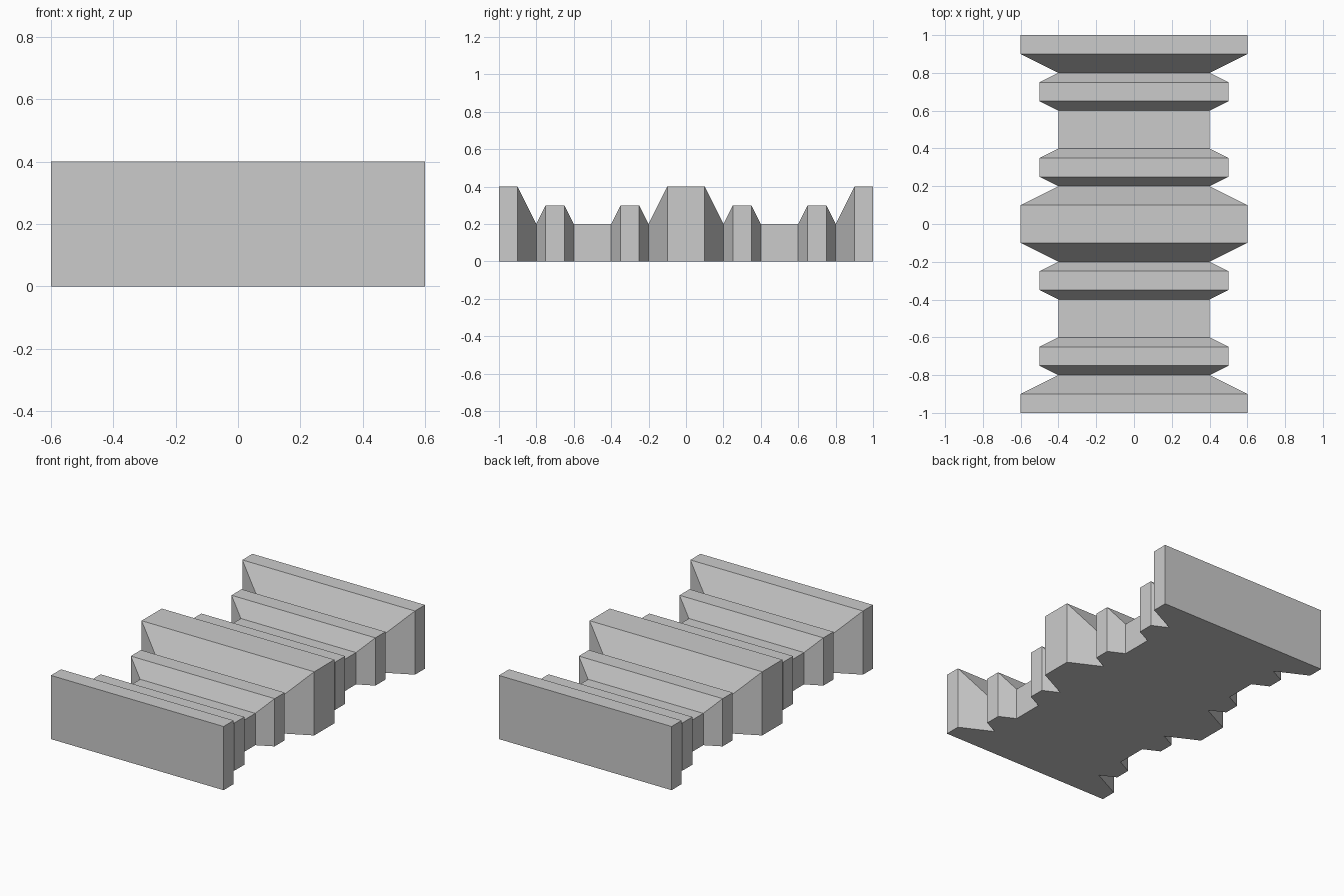
import bpy, bmesh

if "Cube" in bpy.data.objects:
    bpy.data.objects.remove(bpy.data.objects["Cube"])

# Half profile along y: (distance from centre, height); half width = height + 0.2
half = [(0.10, 0.4), (0.20, 0.2), (0.25, 0.3), (0.35, 0.3), (0.40, 0.2),
        (0.60, 0.2), (0.65, 0.3), (0.75, 0.3), (0.80, 0.2), (0.90, 0.4), (1.00, 0.4)]
stations = [(-y, h) for y, h in reversed(half)] + half

bm = bmesh.new()

# Rectangular cross-section at each station
rings = []
for y, h in stations:
    w = h + 0.2
    rings.append([bm.verts.new(p) for p in
                  ((-w, y, 0), (w, y, 0), (w, y, h), (-w, y, h))])

# Sides and ridged top between neighbouring sections
for a, b in zip(rings, rings[1:]):
    for i in (1, 2, 3):
        j = (i + 1) % 4
        bm.faces.new((a[i], a[j], b[j], b[i]))
    bm.faces.new((a[0], a[1], b[1], b[0]))

# End caps
bm.faces.new(rings[0])
bm.faces.new(rings[-1])
bmesh.ops.recalc_face_normals(bm, faces=bm.faces)

mesh = bpy.data.meshes.new("ridged_block")
bm.to_mesh(mesh)
bm.free()
bpy.context.collection.objects.link(bpy.data.objects.new("ridged_block", mesh))
